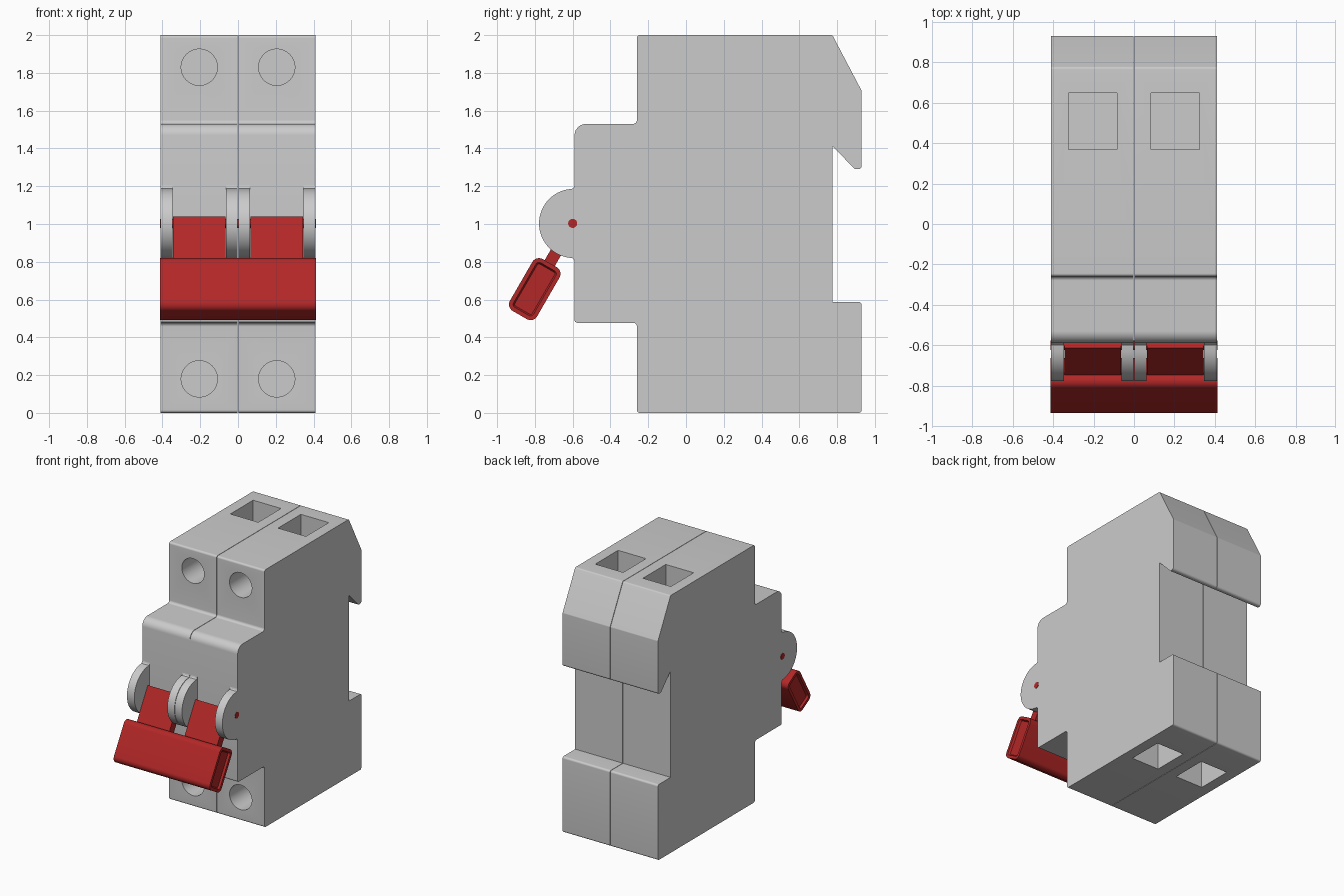
import bpy, bmesh, math
from mathutils import Vector, Matrix

if "Cube" in bpy.data.objects:
    bpy.data.objects.remove(bpy.data.objects["Cube"])

red = bpy.data.materials.new("red_plastic")
red.diffuse_color = (0.45, 0.02, 0.02, 1)
red.use_nodes = True
red.node_tree.nodes["Principled BSDF"].inputs["Base Color"].default_value = red.diffuse_color


def fillet(points, steps=6):
    """Round the corners of a closed profile of (y, z, radius)."""
    out = []
    for i, (y, z, r) in enumerate(points):
        p = Vector((y, z))
        if r == 0:
            out.append(p)
            continue
        u = (Vector(points[i - 1][:2]) - p).normalized()
        v = (Vector(points[(i + 1) % len(points)][:2]) - p).normalized()
        half = u.angle(v) / 2
        c = p + (u + v).normalized() * (r / math.sin(half))
        a, b = (p + w * (r / math.tan(half)) - c for w in (u, v))
        out += [c + a.lerp(b, k / steps).normalized() * r for k in range(steps + 1)]
    return out


def finish(bm, name, mat=None):
    bmesh.ops.recalc_face_normals(bm, faces=bm.faces[:])
    me = bpy.data.meshes.new(name)
    bm.to_mesh(me)
    bm.free()
    ob = bpy.data.objects.new(name, me)
    bpy.context.collection.objects.link(ob)
    if mat:
        me.materials.append(mat)
    return ob


def activate(ob):
    bpy.ops.object.select_all(action='DESELECT')
    ob.select_set(True)
    bpy.context.view_layer.objects.active = ob


def smooth(ob):
    activate(ob)
    bpy.ops.object.shade_smooth_by_angle(angle=math.radians(28))


def extrude(profile, x0, x1):
    """Extrude a (y, z) profile along x."""
    bm = bmesh.new()
    f = bm.faces.new([bm.verts.new((x0, p[0], p[1])) for p in profile])
    new = bmesh.ops.extrude_face_region(bm, geom=[f])["geom"]
    bmesh.ops.translate(bm, vec=(x1 - x0, 0, 0),
                        verts=[g for g in new if isinstance(g, bmesh.types.BMVert)])
    return bm


# Side outline of one breaker module
outline = fillet([
    (-0.26, 0, .015), (-0.26, 0.477, .02), (-0.59, 0.477, .015), (-0.59, 1.53, .06),
    (-0.26, 1.53, .02), (-0.26, 2, .015), (0.775, 2, .015), (0.93, 1.705, .015),
    (0.93, 1.29, .018), (0.895, 1.29, .015), (0.775, 1.412, 0), (0.775, 0.587, 0),
    (0.93, 0.587, .015), (0.93, 0, .015)])

# Pivot ear outline, flared where it meets the front face
PY, PZ, R = -0.595, 1.003, 0.183
ear = [(-0.59, PZ + R + .018), (-0.593, PZ + R + .008), (-0.6, PZ + R + .001)]
ear += [(PY - R * math.sin(a), PZ + R * math.cos(a))
        for a in (math.pi * k / 32 for k in range(2, 31))]
ear += [(-0.6, PZ - R - .001), (-0.593, PZ - R - .008), (-0.59, PZ - R - .018)]


# Lever coordinates: s along the lever, t across it
def lever(s, t):
    c, n = 0.5, math.sqrt(3) / 2
    return (-0.6 - c * s - n * t, PZ - n * s + c * t)


def lever_box(s0, s1, h, r):
    return fillet([(*lever(s, t), r) for s, t in ((s0, -h), (s1, -h), (s1, h), (s0, h))])


for side, label in ((-1, "left"), (1, "right")):
    # Module body
    body = finish(extrude(outline, side * 0.0015, side * 0.41), label + "_module_body")

    # Screw holes in front, wire openings at top and bottom
    bm = bmesh.new()
    for z in (0.18, 1.83):
        bmesh.ops.create_cone(bm, cap_ends=True, segments=48, radius1=.096, radius2=.096, depth=.8,
                              matrix=Matrix.Translation((side * .205, -.26, z))
                              @ Matrix.Rotation(math.pi / 2, 4, 'X'))
    for z in (0, 2):
        bmesh.ops.create_cube(bm, size=1, matrix=Matrix.Translation((side * .205, .51, z))
                              @ Matrix.Diagonal((.24, .28, .6, 1)))
    cutter = finish(bm, label + "_hole_cutter")
    cutter.hide_render = True
    activate(body)
    mod = body.modifiers.new("holes", 'BOOLEAN')
    mod.operation, mod.solver, mod.object = 'DIFFERENCE', 'EXACT', cutter
    bpy.ops.object.modifier_apply(modifier=mod.name)
    bpy.data.objects.remove(cutter)
    smooth(body)

    # Two pivot ears per module
    for x0, x1, where in ((.0015, .063, "inner"), (.347, .41, "outer")):
        smooth(finish(extrude(ear, side * x0, side * x1), f"{label}_{where}_pivot_ear"))

    # Flat lever arm
    finish(extrude(lever_box(-.025, .26, .031, 0), side * .065, side * .345),
           label + "_lever_arm", red)

# Shared handle bar with recessed ends
bm = extrude(lever_box(.243, .56, .083, .04), -.413, .413)
bm.normal_update()
bmesh.ops.recalc_face_normals(bm, faces=bm.faces[:])
caps = [f for f in bm.faces if abs(f.normal.x) > .9]
bmesh.ops.inset_individual(bm, faces=caps, thickness=.022, depth=0)
bmesh.ops.inset_individual(bm, faces=caps, thickness=.008, depth=-.015)
smooth(finish(bm, "handle_bar", red))

# Pivot pin
bm = bmesh.new()
bmesh.ops.create_cone(bm, cap_ends=True, segments=24, radius1=.024, radius2=.024, depth=.826,
                      matrix=Matrix.Translation((0, -.6, PZ)) @ Matrix.Rotation(math.pi / 2, 4, 'Y'))
smooth(finish(bm, "pivot_pin", red))
